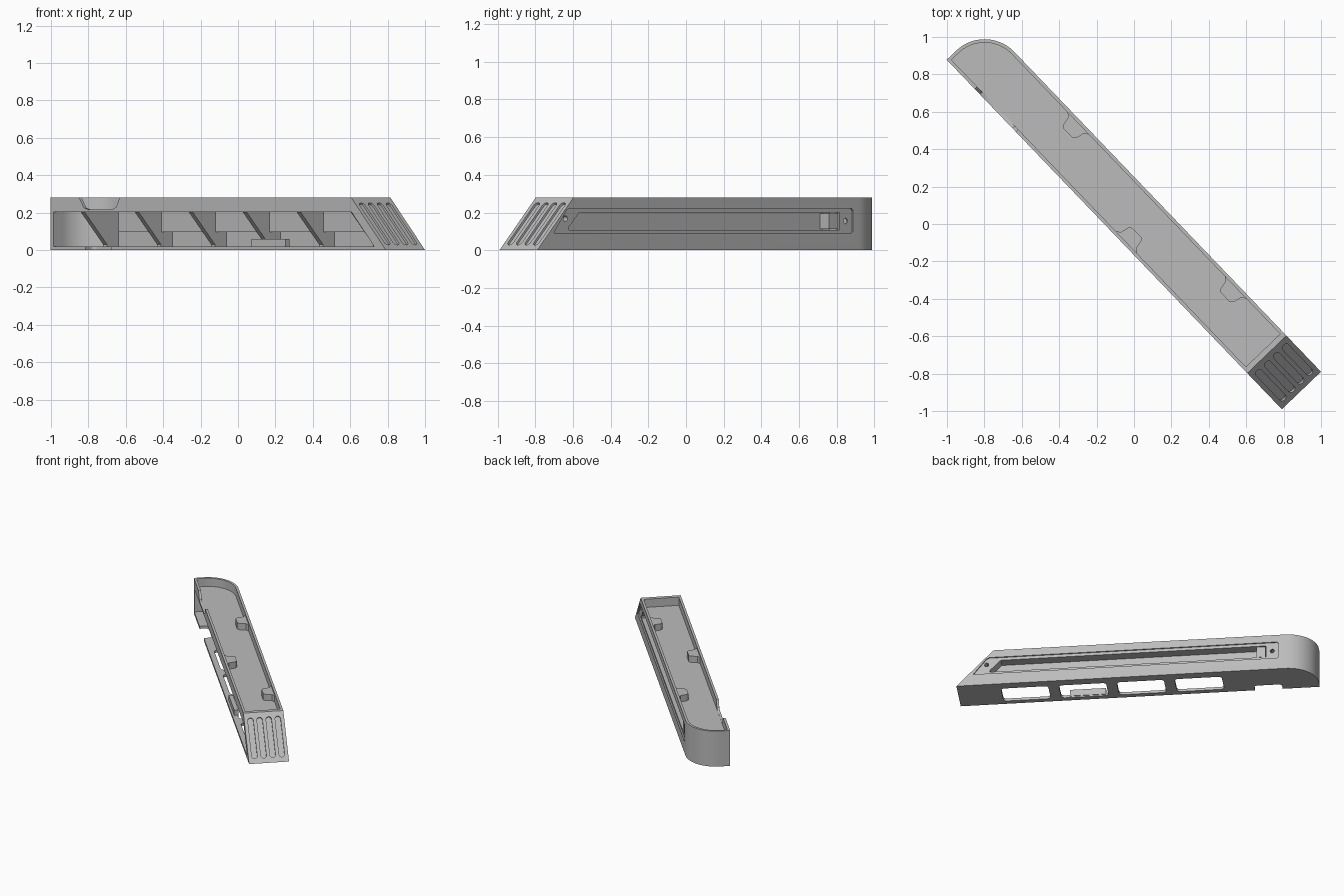
import bpy, bmesh, math
from mathutils import Vector

if "Cube" in bpy.data.objects:
    bpy.data.objects.remove(bpy.data.objects["Cube"])

grey = bpy.data.materials.new("satin_grey")
grey.use_nodes = True
grey.diffuse_color = (0.5, 0.5, 0.5, 1)
grey.node_tree.nodes["Principled BSDF"].inputs["Base Color"].default_value = (0.5, 0.5, 0.5, 1)

# Working frame: x along the bar, y across it; everything is turned at the end
TURN = math.radians(-46.2)
FRONT, BACK, TALL = -0.115, 0.175, 0.28
SLOPE = 0.954


def prism(name, pts, vec, lean=False):
    """Extrude a closed polygon of 3D points along vec."""
    bm = bmesh.new()
    face = bm.faces.new([bm.verts.new(p) for p in pts])
    ext = bmesh.ops.extrude_face_region(bm, geom=[face])
    moved = [g for g in ext["geom"] if isinstance(g, bmesh.types.BMVert)]
    bmesh.ops.translate(bm, verts=moved, vec=Vector(vec))
    if lean:
        for v in bm.verts:
            if v.co.x > 0.9:
                v.co.x -= SLOPE * v.co.z
    bmesh.ops.recalc_face_normals(bm, faces=bm.faces[:])
    me = bpy.data.meshes.new(name)
    bm.to_mesh(me)
    bm.free()
    me.materials.append(grey)
    ob = bpy.data.objects.new(name, me)
    bpy.context.collection.objects.link(ob)
    return ob


def plan(name, pts, z0, z1, lean=False):
    return prism(name, [(x, y, z0) for x, y in pts], (0, 0, z1 - z0), lean)


def side(name, pts, y0, y1):
    return prism(name, [(x, y0, z) for x, z in pts], (0, y1 - y0, 0))


def combine(target, tool, operation):
    mod = target.modifiers.new("combine", "BOOLEAN")
    mod.operation, mod.solver, mod.object = operation, "EXACT", tool
    bpy.context.view_layer.objects.active = target
    bpy.ops.object.modifier_apply(modifier=mod.name)
    bpy.data.objects.remove(tool)


def cut(tool):
    combine(body, tool, "DIFFERENCE")


def add(tool):
    combine(body, tool, "UNION")


def outline(inset, end, front):
    """Bar outline with one rounded back corner at the nose."""
    r = 0.22 - inset
    arc = [(-1.107 + r * math.cos(a), -0.045 + r * math.sin(a))
           for a in [math.pi / 2 * (1 + i / 20) for i in range(21)]]
    return [(end, front), (end, BACK - inset)] + arc + [(-1.327 + inset, front)]


def rounded(a0, a1, b0, b1, r, n=5):
    """Rounded rectangle."""
    pts = []
    for k, (ca, cb) in enumerate([(a1 - r, b1 - r), (a0 + r, b1 - r),
                                  (a0 + r, b0 + r), (a1 - r, b0 + r)]):
        for i in range(n + 1):
            t = math.pi / 2 * (k + i / n)
            pts.append((ca + r * math.cos(t), cb + r * math.sin(t)))
    return pts


def box(name, x0, x1, y0, y1, z0, z1):
    return plan(name, [(x0, y0), (x1, y0), (x1, y1), (x0, y1)], z0, z1)


# Main shell: shallow tray above, hollow below and open at the front
body = plan("body_shell", outline(0, 1.262, FRONT), 0, TALL, True)
cut(plan("tray", outline(0.018, 0.965, FRONT + 0.018), 0.215, 0.4))
cut(plan("cavity", outline(0.02, 1.19, FRONT - 0.1), 0.02, 0.202, True))

# Inner channel housing along the back wall
add(side("housing", [(-1.0, 0.095), (1.12, 0.095), (1.02, 0.208), (-1.0, 0.208)], 0.075, 0.165))

# Slanted gusset ribs with feet
ribs = [1.0 - 0.417 * i for i in range(6)]
gusset = [(-0.1, 0.208), (0.165, 0.208), (0.165, 0.01), (0.07, 0.01), (0.07, 0.03)]
for x in ribs:
    add(prism("rib", [(x - 0.03, y, z) for y, z in gusset], (0.03, 0, 0)))

# Openings in the underside between ribs
for x in ribs[1:5]:
    cut(plan("opening", rounded(x + 0.025, x + 0.365, -0.075, 0.105, 0.025), -0.1, 0.025))
cut(plan("nose_opening", rounded(-1.06, -0.86, -0.3, -0.05, 0.025), -0.1, 0.05))

# Thumb notch in the front rim
cut(side("notch", [(-1.13, 0.3), (-1.10, 0.27), (-1.07, 0.225), (-1.04, 0.217),
                   (-0.85, 0.217), (-0.82, 0.23), (-0.80, 0.27), (-0.78, 0.3)], -0.2, -0.09))

# Stepped recess, deep channel and screw holes on the back wall
cut(side("recess", [(1.14, 0.09), (1.13, 0.105), (1.045, 0.212), (1.025, 0.222),
                    (-1.05, 0.222), (-1.062, 0.21), (-1.062, 0.1), (-1.05, 0.09)], 0.165, 0.3))
cut(side("channel", [(1.02, 0.108), (1.02, 0.122), (0.943, 0.2), (-0.97, 0.2), (-0.97, 0.108)], 0.09, 0.3))
for x, z in ((1.045, 0.168), (-1.015, 0.155)):
    cut(side("screw_hole", rounded(x - 0.015, x + 0.015, z - 0.015, z + 0.015, 0.0149), 0.12, 0.3))

# Long grip grooves on the sloped end
along = Vector((-SLOPE, 0, 1)).normalized()
out = Vector((1, 0, SLOPE)).normalized()
middle = Vector((1.262 - SLOPE * TALL / 2, (FRONT + BACK) / 2, TALL / 2))
for i in range(4):
    y = (i - 1.5) * 0.066
    loop = rounded(-0.155, 0.155, y - 0.02, y + 0.02, 0.0199)
    cut(prism("groove", [middle + along * a + Vector((0, b, 0)) - out * 0.012 for a, b in loop], out * 0.1))

parts = [body]

# Snap tabs on the inner rim: two at the back, one at the front
for name, x, edge, s in (("back_tab_nose", -0.595, BACK, -1), ("back_tab_end", 0.62, BACK, -1),
                         ("front_tab", 0.043, FRONT, 1)):
    shape = [(-0.09, 0.012), (-0.06, 0.035), (-0.05, 0.08), (-0.035, 0.094),
             (0.035, 0.094), (0.05, 0.08), (0.06, 0.035), (0.09, 0.012)]
    parts.append(plan(name, [(x + a, edge + s * b) for a, b in shape], 0.212, 0.265))

# Slider in the channel and catch block on the floor
parts.append(box("channel_slider", -0.965, -0.9, 0.085, 0.16, 0.112, 0.196))
parts.append(box("floor_catch", 0.21, 0.47, -0.1, -0.07, 0.01, 0.06))

for ob in parts:
    ob.rotation_euler.z = TURN
    bpy.ops.object.select_all(action="DESELECT")
    ob.select_set(True)
    bpy.context.view_layer.objects.active = ob
    bpy.ops.object.shade_smooth_by_angle(angle=math.radians(30))
